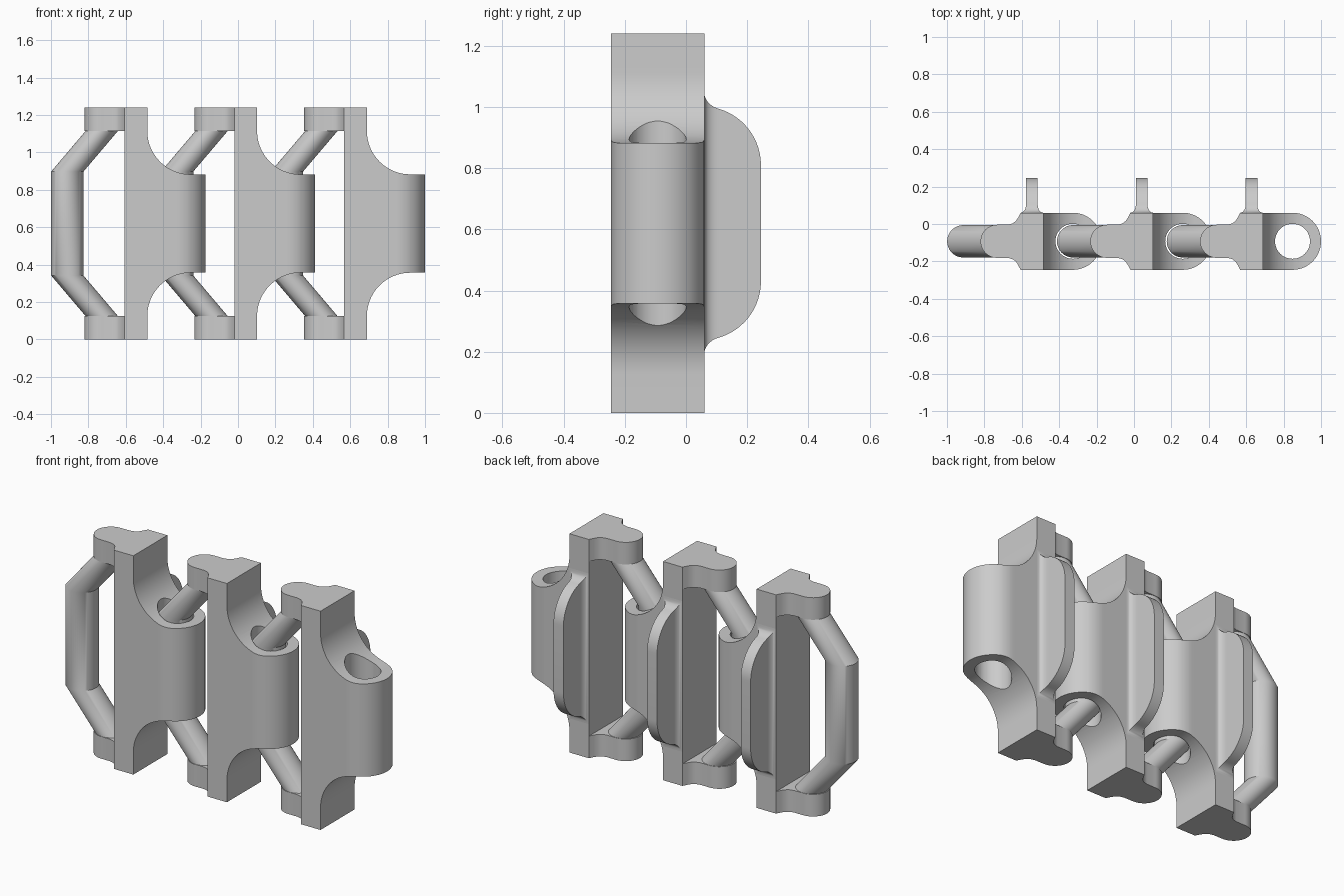
import bpy, bmesh, math

if "Cube" in bpy.data.objects:
    bpy.data.objects.remove(bpy.data.objects["Cube"])

PITCH = 0.587          # distance between neighbouring links
H = 1.24               # link height
MID = H / 2
CY = -0.0925           # centre line of rod, tab and barrel
SHOULDER = 0.125       # tab thickness and height of the arc centres

grey = bpy.data.materials.new("grey metal")
grey.diffuse_color = (0.6, 0.6, 0.6, 1)
grey.use_nodes = True
grey.node_tree.nodes["Principled BSDF"].inputs["Base Color"].default_value = grey.diffuse_color


def arc(cx, cy, r, a0, a1, n):
    return [(cx + r * math.cos(math.radians(a0 + (a1 - a0) * i / n)),
             cy + r * math.sin(math.radians(a0 + (a1 - a0) * i / n))) for i in range(n + 1)]


def loft(name, rings):
    """Closed skin through rings of equal point count, capped at both ends."""
    bm = bmesh.new()
    vs = [[bm.verts.new(p) for p in ring] for ring in rings]
    n = len(vs[0])
    for a, b in zip(vs, vs[1:]):
        for i in range(n):
            bm.faces.new((a[i], a[(i + 1) % n], b[(i + 1) % n], b[i]))
    bm.faces.new(vs[0][::-1])
    bm.faces.new(vs[-1])
    bmesh.ops.recalc_face_normals(bm, faces=bm.faces[:])
    me = bpy.data.meshes.new(name)
    bm.to_mesh(me)
    bm.free()
    me.materials.append(grey)
    ob = bpy.data.objects.new(name, me)
    bpy.context.collection.objects.link(ob)
    return ob


def activate(ob):
    bpy.ops.object.select_all(action='DESELECT')
    ob.select_set(True)
    bpy.context.view_layer.objects.active = ob


def smooth(ob):
    activate(ob)
    bpy.ops.object.shade_smooth_by_angle(angle=math.radians(30))


def boolean(ob, cutter, operation):
    mod = ob.modifiers.new("cut", 'BOOLEAN')
    mod.operation, mod.solver, mod.object = operation, 'EXACT', cutter
    activate(ob)
    bpy.ops.object.modifier_apply(modifier=mod.name)
    bpy.data.objects.remove(cutter)


def prism_z(name, pts, z0, z1):
    return loft(name, [[(x, y, z) for x, y in pts] for z in (z0, z1)])


def make_body(dx):
    # Plate with a half-round barrel, seen from above
    bx = -0.3265 + dx
    left = -0.607 + dx
    plan = [(left, 0.06), (left, -0.245)] + arc(bx, CY, 0.1525, -90, 90, 32)
    body = prism_z("link_body", plan, 0, H)
    # Concave shoulders, seen from the front
    right = -0.485 + dx
    low = [(right, -0.1)] + arc(right + 0.232, SHOULDER, 0.232, 180, 90, 20) + [(right + 0.6, 0.357)]
    outline = [(left - 0.1, -0.1)] + low
    outline += [(x, H - z) for x, z in reversed(low)] + [(left - 0.1, H + 0.1)]
    shape = loft("shoulder_cutter", [[(x, y, z) for x, z in outline] for y in (-0.5, 0.5)])
    boolean(body, shape, 'INTERSECT')
    # Hole for the neighbouring rod
    hole = prism_z("hole_cutter", arc(bx, CY, 0.0935, 0, 352.5, 47), -0.2, H + 0.2)
    boolean(body, hole, 'DIFFERENCE')
    smooth(body)


def make_tabs(dx):
    # Round-ended tabs flaring into the plate
    flare = [(-0.600, 0.1515), (-0.607, 0.1515), (-0.619, 0.128), (-0.632, 0.108),
             (-0.650, 0.095), (-0.675, 0.0885)]
    pts = [(x, CY + h) for x, h in flare] + arc(-0.732, CY, 0.0885, 90, 270, 24)
    pts += [(x, CY - h) for x, h in reversed(flare)]
    pts = [(x + dx, y) for x, y in pts]
    for name, z0, z1 in (("lower_tab", 0, SHOULDER), ("upper_tab", H - SHOULDER, H)):
        smooth(prism_z(name, pts, z0, z1))


def make_rod(dx):
    # Bent rod of constant horizontal section
    path = [(-0.707, 0.10), (-0.9125, 0.342), (-0.9125, H - 0.342), (-0.707, H - 0.10)]
    smooth(loft("rod", [[(x, y, z) for x, y in arc(px + dx, CY, 0.0865, 0, 352.5, 47)]
                        for px, z in path]))


def make_fin(dx):
    # Rear fin: rectangles stacked along y, rounded in height, filleted at the root
    cx, y0, y1, r, fil = -0.546 + dx, 0.06, 0.245, 0.192, 0.045
    ys = [y0 - 0.01] + [y0 + fil * (1 - math.cos(math.pi / 2 * i / 8)) for i in range(9)]
    ys += [y0 + fil + (y1 - y0 - fil) * math.sin(math.pi / 2 * i / 14) for i in range(1, 15)]
    rings = []
    for y in ys:
        t = min(max(y - y0, 0), fil)
        f = fil - math.sqrt(fil ** 2 - (fil - t) ** 2)
        hz = 0.19 + math.sqrt(max(r ** 2 - (max(y, y0) - (y1 - r)) ** 2, 0)) + f
        hx = 0.031 + f * 0.65
        rings.append([(cx + sx * hx, y, MID + sz * hz)
                      for sx, sz in ((-1, -1), (1, -1), (1, 1), (-1, 1))])
    smooth(loft("rear_fin", rings))


# Chain of three identical links
for k in range(3):
    for make in (make_body, make_tabs, make_rod, make_fin):
        make(k * PITCH)
